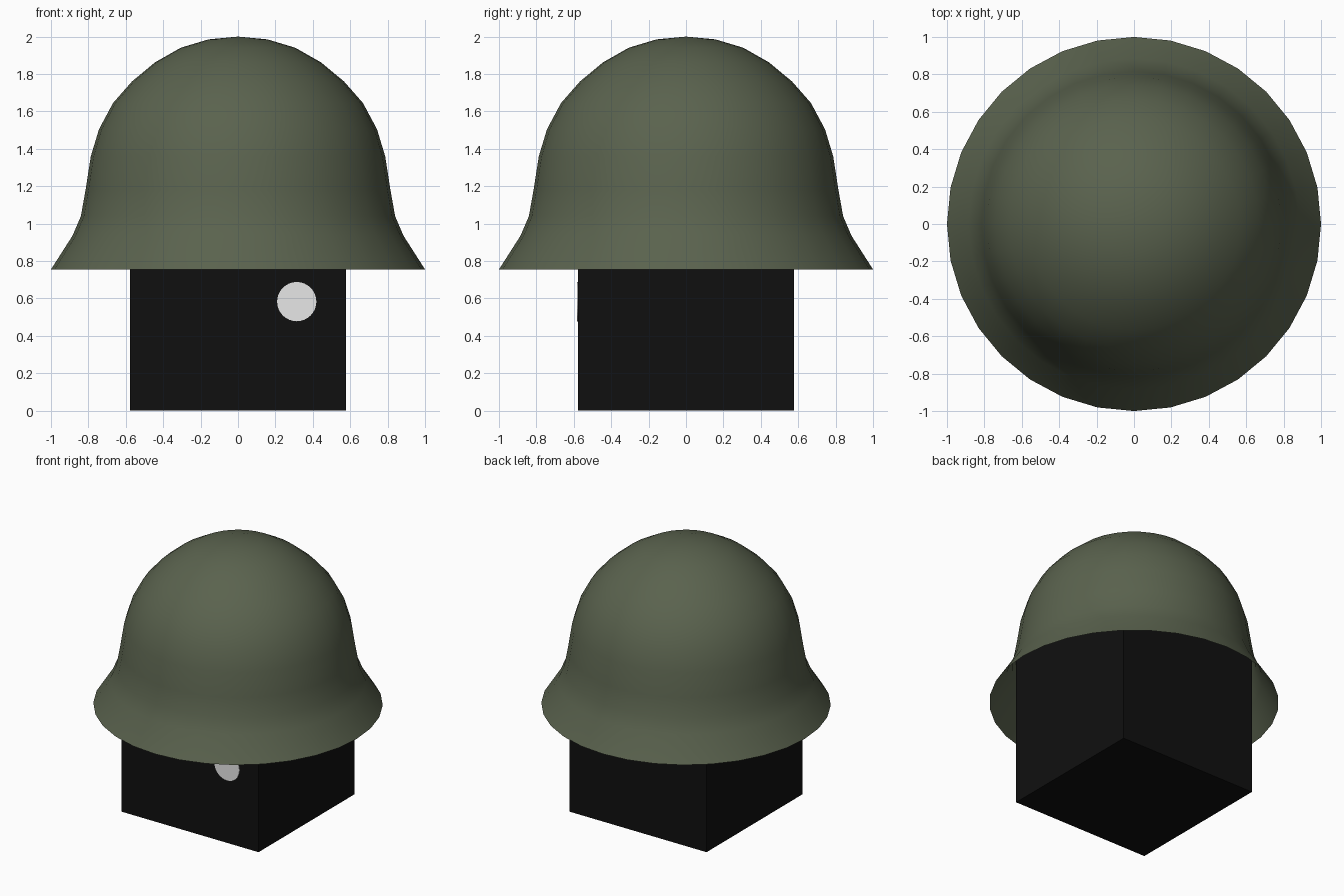
import bpy, bmesh, math
from mathutils import Matrix

if "Cube" in bpy.data.objects:
    bpy.data.objects.remove(bpy.data.objects["Cube"])


def material(name, rgb):
    m = bpy.data.materials.new(name)
    m.diffuse_color = (*rgb, 1.0)
    m.use_nodes = True
    m.node_tree.nodes["Principled BSDF"].inputs["Base Color"].default_value = m.diffuse_color
    return m


def add_object(name, bm, mat, smooth=False):
    bmesh.ops.recalc_face_normals(bm, faces=bm.faces)
    me = bpy.data.meshes.new(name)
    bm.to_mesh(me)
    bm.free()
    for p in me.polygons:
        p.use_smooth = smooth
    me.materials.append(mat)
    ob = bpy.data.objects.new(name, me)
    bpy.context.collection.objects.link(ob)
    return ob


olive = material("olive green", (0.102, 0.123, 0.076))
black = material("black", (0.005, 0.005, 0.005))
white = material("white", (0.8, 0.8, 0.8))

# Helmet: open shell, one profile (radius, height) revolved in 32 steps
profile = [(1.0, 0.755), (0.885, 0.935), (0.84, 1.04), (0.815, 1.18),
           (0.787, 1.36), (0.743, 1.505), (0.668, 1.645), (0.567, 1.76),
           (0.444, 1.862), (0.307, 1.94), (0.158, 1.985), (0.0, 2.0)]
bm = bmesh.new()
verts = [bm.verts.new((r, 0, z)) for r, z in profile]
edges = [bm.edges.new(pair) for pair in zip(verts, verts[1:])]
bmesh.ops.spin(bm, geom=verts + edges, cent=(0, 0, 0), axis=(0, 0, 1),
               angle=2 * math.pi, steps=32)
bmesh.ops.remove_doubles(bm, verts=bm.verts, dist=0.001)
helmet = add_object("helmet", bm, olive, smooth=True)

# Head: cube whose upper corners are hidden inside the helmet
half = 0.578
bm = bmesh.new()
bmesh.ops.create_cube(bm, size=2 * half,
                      matrix=Matrix.Translation((0, 0, half)))
add_object("head", bm, black)

# Eye: thin round plate on the front of the head
bm = bmesh.new()
bmesh.ops.create_cone(bm, cap_ends=True, segments=32, radius1=0.105,
                      radius2=0.105, depth=0.006,
                      matrix=Matrix.Translation((0.314, -half - 0.001, 0.583))
                      @ Matrix.Rotation(math.pi / 2, 4, 'X'))
add_object("eye", bm, white)
